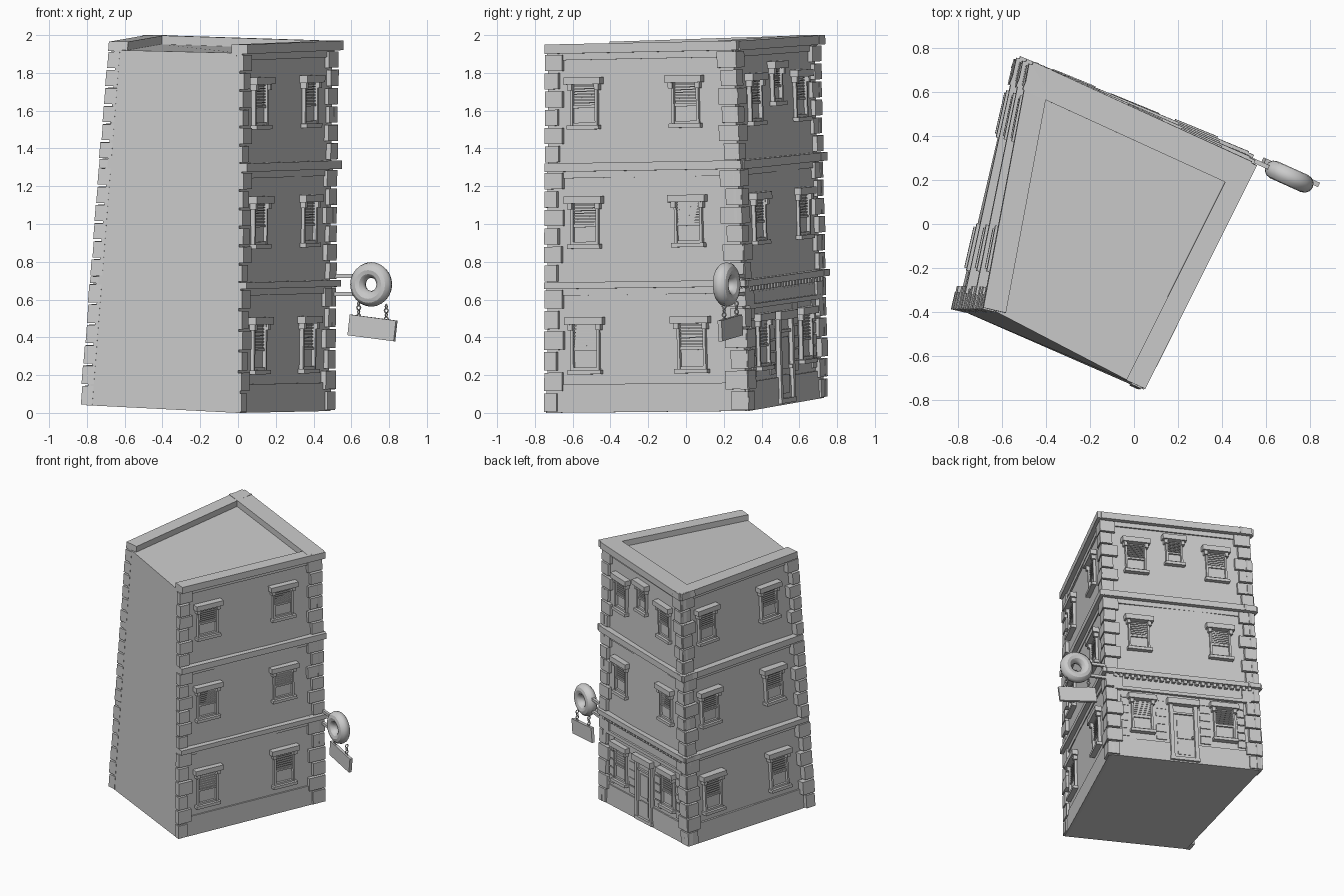
import bpy, math, random
from mathutils import Vector

if "Cube" in bpy.data.objects:
    bpy.data.objects.remove(bpy.data.objects["Cube"])
random.seed(4)

stone = bpy.data.materials.new("plain_grey")
stone.use_nodes = True
stone.diffuse_color = (0.6, 0.6, 0.6, 1)
stone.node_tree.nodes["Principled BSDF"].inputs["Base Color"].default_value = (0.6, 0.6, 0.6, 1)

# Leaning tower: bottom and top corners, counter-clockwise from the front one
LOW = [Vector(p) for p in ((0.0, -0.735, 0.0), (0.48, 0.32, 0.01), (-0.53, 0.72, 0.08), (-0.79, -0.39, 0.04))]
TOP = [Vector(p) for p in ((0.01, -0.73, 1.95), (0.50, 0.25, 1.97), (-0.44, 0.68, 2.0), (-0.64, -0.39, 1.965))]
HEIGHT = 1.95
SIDE, FACADE, REAR = 0, 1, 2
FLOORS = (0.0, 0.69, 1.32)
LEDGES = ((0.655, 0.69), (1.275, 1.32), (1.90, 1.95))


def on_wall(wall, u, h, d):
    """Point on a wall: u along it, h up, d outwards."""
    nxt = (wall + 1) % 4
    low, top = LOW[wall].lerp(LOW[nxt], u), TOP[wall].lerp(TOP[nxt], u)
    run = LOW[nxt] - LOW[wall]
    return low.lerp(top, h / HEIGHT) + Vector((run.y, -run.x, 0)).normalized() * d


def add_mesh(name, verts, faces):
    mesh = bpy.data.meshes.new(name)
    mesh.from_pydata(verts, [], faces)
    mesh.materials.append(stone)
    obj = bpy.data.objects.new(name, mesh)
    bpy.context.collection.objects.link(obj)
    return obj


BOX = [(0, 3, 2, 1), (4, 5, 6, 7), (0, 1, 5, 4), (1, 2, 6, 5), (2, 3, 7, 6), (3, 0, 4, 7)]


def blocks(name, wall, boxes):
    """One object of blocks (u0, u1, h0, h1, d0, d1) that follow the leaning wall."""
    verts, faces = [], []
    for u0, u1, h0, h1, d0, d1 in boxes:
        start = len(verts)
        for h in (h0, h1):
            verts += [on_wall(wall, u, h, d) for u, d in ((u0, d1), (u1, d1), (u1, d0), (u0, d0))]
        faces += [[start + i for i in f] for f in BOX]
    return add_mesh(name, verts, faces)


# Main body with flat roof
roof = 1.905 / HEIGHT
add_mesh("building_body", LOW + [a.lerp(b, roof) for a, b in zip(LOW, TOP)], BOX)

# Ledges, parapet, skirting and thin trims
for wall, u0, u1, inner, label in ((SIDE, 0, 1.035, -0.05, "side"),
                                   (FACADE, -0.02, 1.035, -0.09, "facade"),
                                   (REAR, -0.035, 1.0, -0.06, "rear")):
    ledges, trims = [], []
    for h0, h1 in LEDGES:
        ledges.append((u0, u1, h0, h1, inner, 0.045))
        trims.append((0, 1, h0 - 0.035, h0, -0.01, 0.012))
    trims.append((0, 1, 0, 0.15, -0.01, 0.012))
    blocks(label + "_ledges", wall, ledges)
    blocks(label + "_trims", wall, trims)

# Corner stones, alternating long and short
for wall, u_corner, label in ((SIDE, 0, "front_corner"), (SIDE, 1, "sign_corner_side"),
                              (FACADE, 0, "sign_corner_facade"), (FACADE, 1, "rear_corner_facade"),
                              (REAR, 0, "rear_corner"), (REAR, 1, "left_corner")):
    stones = []
    inward = 1 if u_corner == 0 else -1
    free = label in ("front_corner", "left_corner")
    for floor, (ledge, _) in zip(FLOORS, LEDGES):
        step = (ledge - floor) / 6
        for i in range(6):
            reach = (0.085 if i % 2 else 0.06) + random.uniform(-0.006, 0.006)
            depth = (0.045 if label == "left_corner" else 0.026) + random.uniform(-0.004, 0.004)
            ends = sorted((u_corner - inward * (0.006 if free else 0.022), u_corner + inward * reach))
            stones.append((*ends, floor + i * step + 0.006, floor + (i + 1) * step - 0.006, -0.02, depth))
    blocks(label + "_stones", wall, stones)


def window(name, wall, u, h0, h1, half=0.072):
    """Framed sash window with lintel, sill and louvred blind."""
    bar = 0.013
    mid = h0 + (h1 - h0) * 0.42
    parts = [(u - half, u - half + bar, h0, h1, -0.01, 0.024),
             (u + half - bar, u + half, h0, h1, -0.01, 0.024),
             (u - half, u + half, mid - 0.006, mid + 0.006, -0.01, 0.016),
             (u - half, u + half, h0, h0 + 0.018, -0.01, 0.02),
             (u - half - 0.012, u + half + 0.012, h0 - 0.018, h0 + 0.004, -0.01, 0.04),
             (u - half - 0.025, u + half + 0.025, h1 - 0.02, h1 + 0.018, -0.01, 0.048),
             (u - half - 0.012, u - half + 0.012, h1 - 0.05, h1 - 0.02, -0.01, 0.036),
             (u + half - 0.012, u + half + 0.012, h1 - 0.05, h1 - 0.02, -0.01, 0.036),
             (u - half + bar, u + half - bar, h0, h1, -0.01, 0.003)]
    slats = 8
    gap = (h1 - 0.02 - mid) / slats
    for i in range(slats):
        low = mid + i * gap
        parts.append((u - half + bar, u + half - bar, low + gap * 0.3, low + gap * 0.75, 0, 0.012))
    blocks(name, wall, parts)


ROWS = ((0.22, 0.485), (0.885, 1.125), (1.515, 1.755))
SPOTS = {SIDE: ("side", 0.2, 0.74), FACADE: ("facade", 0.22, 0.78), REAR: ("rear", 0.2, 0.75)}
for wall, (label, first, second) in SPOTS.items():
    for level, (h0, h1) in enumerate(ROWS):
        for n, u in enumerate((first, second)):
            window(f"{label}_window_{level}_{n}", wall, u, h0, h1)
window("facade_window_top_middle", FACADE, 0.49, 1.61, 1.81, 0.058)

# Ground floor of the facade: stone courses, fascia and dentils
courses = []
for i in range(6):
    h = 0.17 + i * 0.062
    for u0, u1 in ((0.08, 0.13), (0.315, 0.385), (0.615, 0.685), (0.87, 0.92)):
        courses.append((u0, u1, h, h + 0.054, -0.01, 0.010))
blocks("facade_stone_courses", FACADE, courses)
blocks("facade_fascia", FACADE, [(0.03, 0.97, 0.535, 0.56, -0.01, 0.028),
                                 (0.05, 0.95, 0.56, 0.62, -0.01, 0.014)])
blocks("facade_dentils", FACADE, [(0.03 + i * 0.04, 0.052 + i * 0.04, 0.63, 0.657, 0, 0.036)
                                  for i in range(24)])

# Entrance door
blocks("front_door", FACADE, [(0.405, 0.43, 0.03, 0.47, -0.01, 0.028),
                              (0.57, 0.595, 0.03, 0.47, -0.01, 0.028),
                              (0.39, 0.61, 0.455, 0.50, -0.01, 0.045),
                              (0.43, 0.57, 0.385, 0.40, -0.01, 0.02),
                              (0.43, 0.57, 0.03, 0.385, -0.01, 0.008),
                              (0.455, 0.545, 0.06, 0.16, 0, 0.016),
                              (0.455, 0.545, 0.19, 0.36, 0, 0.014),
                              (0.552, 0.562, 0.19, 0.21, 0, 0.03),
                              (0.40, 0.60, 0.01, 0.035, -0.01, 0.03)])

# Hanging ring sign at the corner
along = Vector((0.91, -0.41, 0)).normalized()
turn = math.atan2(along.y, along.x)
centre = Vector((0.705, 0.215, 0.68))


def finish(name, smooth=False):
    obj = bpy.context.object
    obj.name = name
    obj.data.materials.append(stone)
    if smooth:
        bpy.ops.object.shade_smooth_by_angle()
    return obj


def torus(name, place, major, minor, turn_z, segs=(24, 12)):
    bpy.ops.mesh.primitive_torus_add(location=place, rotation=(math.pi / 2, 0, turn_z), major_radius=major,
                                     minor_radius=minor, major_segments=segs[0], minor_segments=segs[1])
    return finish(name, True)


def cuboid(name, place, size, rotation):
    bpy.ops.mesh.primitive_cube_add(size=1, location=place, rotation=rotation)
    bpy.context.object.scale = size
    return finish(name)


torus("ring_sign", centre, 0.076, 0.042, turn)
for n, h in enumerate((0.045, -0.05)):
    cuboid(f"sign_arm_{n}", centre + along * -0.14 + Vector((0, 0, h)), (0.14, 0.02, 0.02), (0, 0, turn))
board = centre + Vector((0.007, 0.02, -0.23))
cuboid("hanging_board", board, (0.27, 0.022, 0.11), (0, 0.12, turn))
for side in (-1, 1):
    for i in range(4):
        spot = board + along * side * 0.08 + Vector((0, 0, 0.055 + i * 0.022 - side * 0.008))
        torus(f"chain_link_{side}_{i}", spot, 0.011, 0.004, turn + (i % 2) * math.pi / 2, (8, 5))
